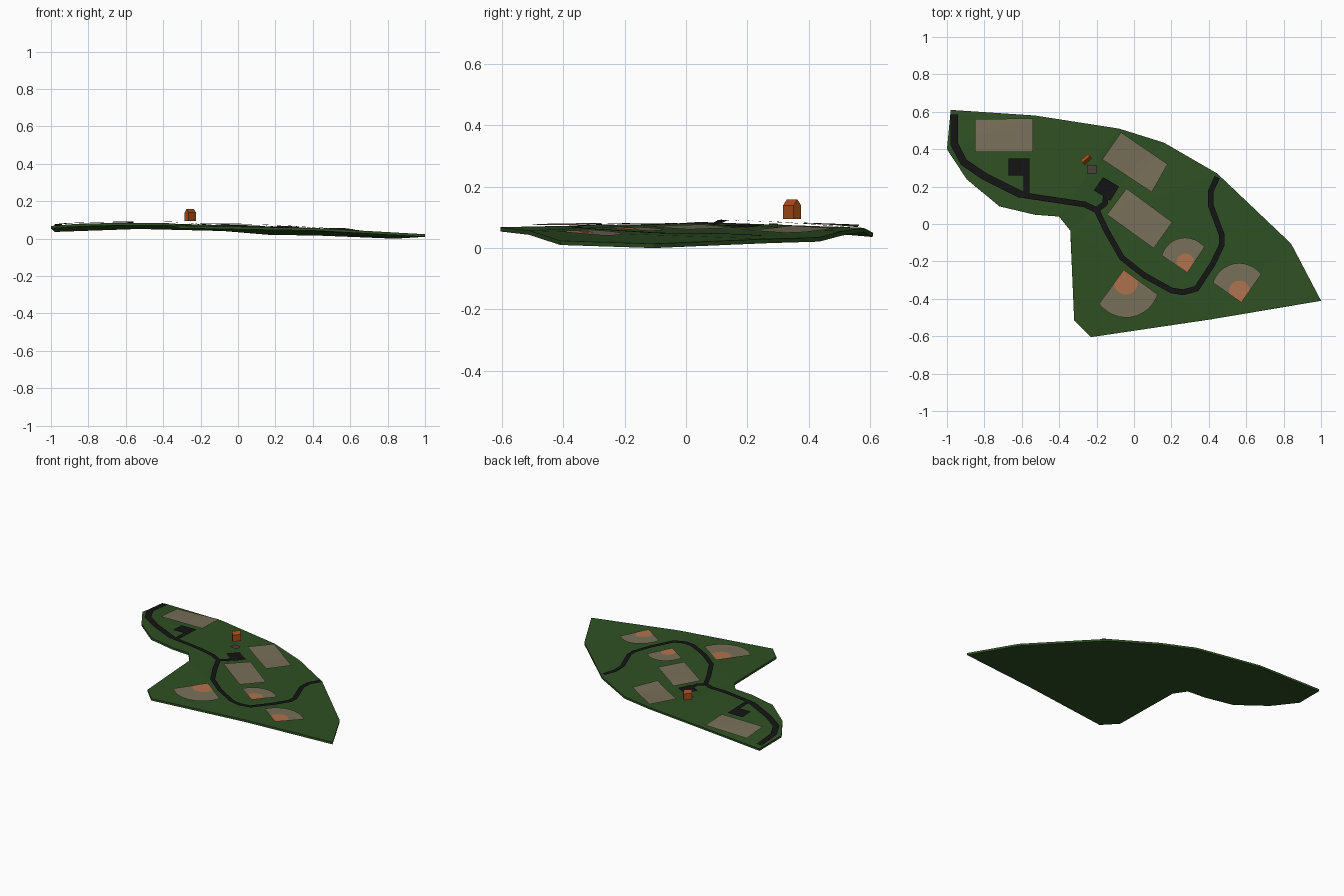
import bpy, bmesh, math
from mathutils import Vector, Matrix
from mathutils.bvhtree import BVHTree

if "Cube" in bpy.data.objects:
    bpy.data.objects.remove(bpy.data.objects["Cube"])


def material(name, rgb):
    m = bpy.data.materials.new(name)
    m.diffuse_color = (*rgb, 1)
    m.use_nodes = True
    m.node_tree.nodes["Principled BSDF"].inputs["Base Color"].default_value = m.diffuse_color
    return m


GRASS = material("grass", (.028, .08, .017))
TAN = material("field_tan", (.19, .16, .10))
DIRT = material("infield_dirt", (.43, .17, .076))
ASPHALT = material("asphalt", (.007, .007, .007))
PAVING = material("paving", (.07, .05, .05))
BRICK = material("house_orange", (.37, .075, .01))


def finish(bm, name, mat):
    me = bpy.data.meshes.new(name)
    bm.to_mesh(me)
    bm.free()
    me.materials.append(mat)
    ob = bpy.data.objects.new(name, me)
    bpy.context.collection.objects.link(ob)
    return ob


# Ground: sloping low-poly sheet with a thin solid edge
outline = [(-.98, .61, .05), (-.53, .58, .066), (-.08, .51, .055), (.16, .435, .035),
           (.445, .27, .03), (.84, -.105, .014), (1, -.41, .024), (.41, -.51, .057),
           (-.23, -.605, .068), (-.32, -.515, .07), (-.34, -.035, .08), (-.4, .04, .085),
           (-.53, .05, .085), (-.72, .095, .083), (-.895, .24, .077), (-1, .4, .068)]
bm = bmesh.new()
bm.faces.new([bm.verts.new(p) for p in reversed(outline)])
bmesh.ops.triangulate(bm, faces=bm.faces[:], ngon_method='BEAUTY')
bm.normal_update()
tree = BVHTree.FromBMesh(bm)
ground = finish(bm, "ground", GRASS)
solid = ground.modifiers.new("thickness", 'SOLIDIFY')
solid.thickness = .014
solid.offset = -1


def height(x, y):
    hit = tree.ray_cast(Vector((x, y, 1)), Vector((0, 0, -1)))[0]
    return (hit or tree.find_nearest(Vector((x, y, .06)))[0]).z


def drape(name, polys, mat, lift=.01):
    """Flat outlines, cut along a grid and laid just above the ground."""
    bm = bmesh.new()
    for poly in polys:
        f = bm.faces.new([bm.verts.new((x, y, 0)) for x, y in poly])
        f.normal_update()
        if f.normal.z < 0:
            f.normal_flip()
    for i in range(-16, 17):
        for n in ((1, 0, 0), (0, 1, 0)):
            bmesh.ops.bisect_plane(bm, geom=bm.verts[:] + bm.edges[:] + bm.faces[:],
                                   plane_co=Vector(n) * i * .06 + Vector((.003, .003, 0)),
                                   plane_no=n)
    bmesh.ops.triangulate(bm, faces=bm.faces[:])
    for v in bm.verts:
        v.co.z = height(v.co.x, v.co.y) + lift
    return finish(bm, name, mat)


def ribbon(path, width):
    """Quads along a path with mitred joints."""
    pts = [Vector(p) for p in path]
    sides = []
    for i, p in enumerate(pts):
        a = (p - pts[i - 1]).normalized() if i else (pts[1] - p).normalized()
        b = (pts[i + 1] - p).normalized() if i + 1 < len(pts) else a
        t = (a + b).normalized()
        off = Vector((-t.y, t.x)) * width / 2 / max(t.dot(a), .5)
        sides.append((p + off, p - off))
    return [(l0, r0, r1, l1) for (l0, r0), (l1, r1) in zip(sides, sides[1:])]


# Rectangular sports fields
drape("field_northwest", [[(-.85, .56), (-.54, .565), (-.54, .385), (-.85, .385)]], TAN)
drape("field_north", [[(-.07, .49), (.18, .32), (.095, .17), (-.17, .345)]], TAN)
drape("field_centre", [[(-.04, .19), (.205, .01), (.105, -.13), (-.145, .05)]], TAN)

# Fan-shaped ball fields with dirt infields: apex, direction, radius, infield distance and radius
fans = [("south", (-.055, -.245), 279, .225, .068, .065),
        ("middle", (.285, -.26), 101, .165, .055, .048),
        ("east", (.574, -.42), 100, .186, .062, .056)]
for name, (ax, ay), direction, r, d, ir in fans:
    outer, inner = [(ax, ay)], [(ax, ay)]
    for i in range(13):
        t = math.radians(-45 + 90 * i / 12)
        a = math.radians(direction) + t
        ro = r * (1 + .14 * math.cos(2 * t))
        ri = d * math.cos(t) + math.sqrt(ir ** 2 - (d * math.sin(t)) ** 2)
        outer.append((ax + ro * math.cos(a), ay + ro * math.sin(a)))
        inner.append((ax + ri * math.cos(a), ay + ri * math.sin(a)))
    drape("ball_field_" + name, [outer], TAN)
    drape("infield_" + name, [inner], DIRT, .0115)

# Roads: wide west part, narrower loop, two spurs
west = [(-.96, .585), (-.96, .425), (-.91, .33), (-.8, .255), (-.6, .155)]
loop = [(-.6, .155), (-.265, .105), (-.2, .075), (-.145, -.04), (-.065, -.18), (.055, -.275),
        (.2, -.355), (.265, -.365), (.335, -.345), (.42, -.215), (.47, -.11), (.47, -.06),
        (.41, .1), (.41, .175), (.445, .25)]
drape("road", ribbon(west, .04) + ribbon(loop, .03), ASPHALT)
drape("parking_spurs", ribbon([(-.575, .16), (-.575, .26)], .03)
      + ribbon([(-.2, .075), (-.155, .11), (-.15, .15)], .03), ASPHALT, .0102)
drape("parking_west", [[(-.67, .35), (-.56, .35), (-.56, .26), (-.67, .26)]], ASPHALT)
drape("parking_centre", [[(-.165, .25), (-.08, .2), (-.125, .125), (-.215, .18)]], ASPHALT)
drape("paved_square", [[(-.25, .315), (-.2, .315), (-.2, .27), (-.25, .27)]], PAVING)

# House: gabled prism
L, W = .052, .033
profile = [(-W / 2, 0), (W / 2, 0), (W / 2, .044), (0, .064), (-W / 2, .044)]
bm = bmesh.new()
ends = [[bm.verts.new((s * L / 2, y, z)) for y, z in profile] for s in (-1, 1)]
bm.faces.new(ends[0])
bm.faces.new(ends[1])
for i in range(5):
    j = (i + 1) % 5
    bm.faces.new((ends[0][i], ends[0][j], ends[1][j], ends[1][i]))
bmesh.ops.recalc_face_normals(bm, faces=bm.faces[:])
house = finish(bm, "house", BRICK)
house.matrix_world = Matrix.Translation((-.255, .346, .095)) @ Matrix.Rotation(math.radians(41), 4, 'Z')
